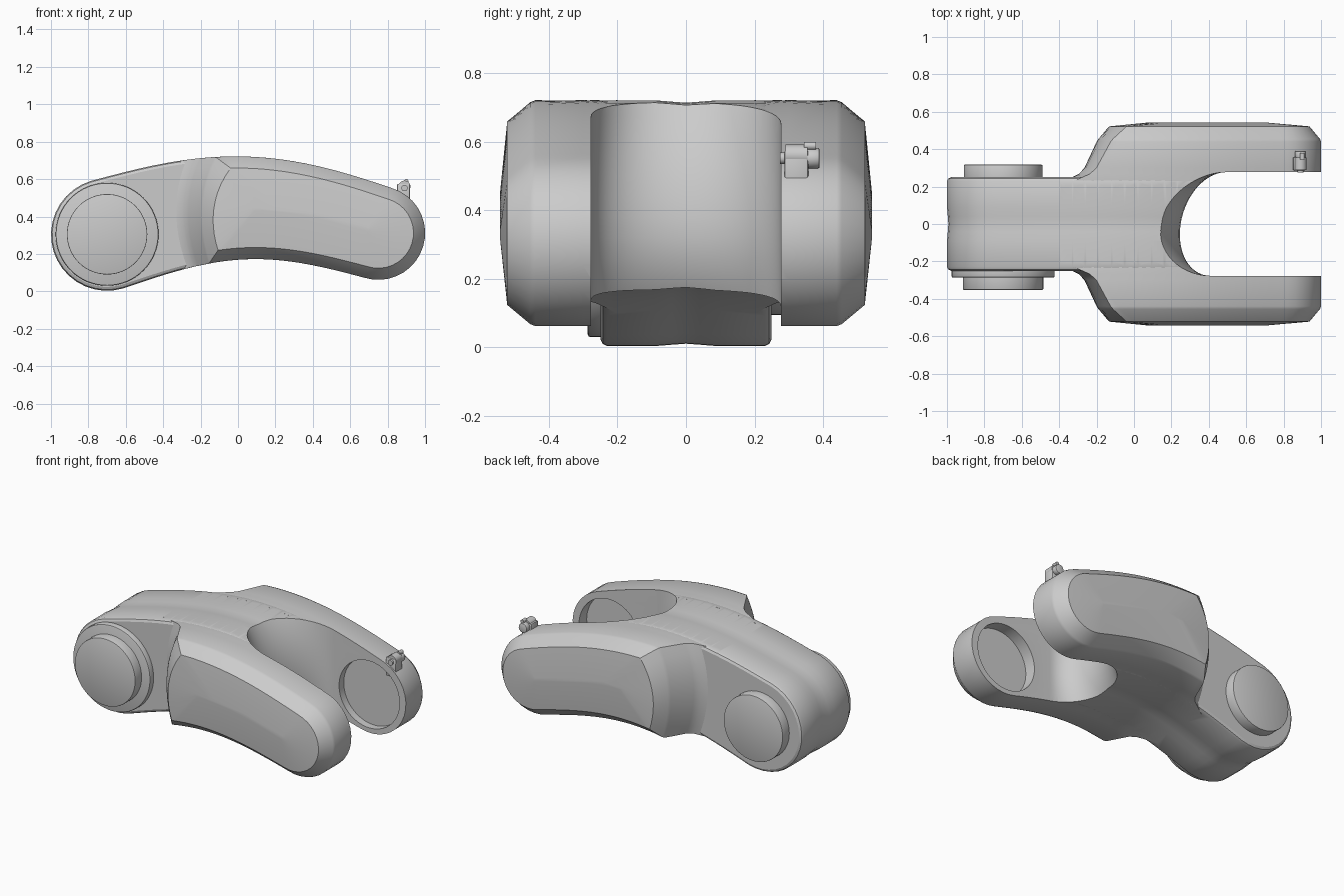
import bpy, bmesh, math
from mathutils import Matrix

if "Cube" in bpy.data.objects:
    bpy.data.objects.remove(bpy.data.objects["Cube"])

X0, X1 = -0.7, 0.75          # pivot centres at both ends


def side_point(x, v, inset=0.0):
    """Point on the arched side profile: v=1 upper edge, v=-1 lower edge."""
    a = math.pi * (x - X0) / 1.48
    z = 0.303 + 0.143 * math.sin(a)
    t = math.atan(0.143 * math.pi / 1.48 * math.cos(a))
    r = max(0.276 - 0.034 * x - inset, 0.012)
    return x - v * r * math.sin(t), z + v * r * math.cos(t), r, t


def end_arc(x, inset, start, n=18):
    cx, cz, r, t = side_point(x, 0, inset)
    return [(cx + r * math.cos(start + t - math.pi * i / n),
             cz + r * math.sin(start + t - math.pi * i / n)) for i in range(1, n)]


def outline(xl, inset, round_left, xr=X1, n=24):
    up0 = xl if round_left else xl + 0.1
    upper = [side_point(up0 + (xr - up0) * i / n, 1, inset)[:2] for i in range(n + 1)]
    lower = [side_point(xr + (xl - xr) * i / n, -1, inset)[:2] for i in range(n + 1)]
    right = end_arc(xr, inset, math.pi / 2)
    if round_left:
        left = end_arc(xl, inset, -math.pi / 2)
    else:
        left = []
        for i in range(1, 10):
            v = -1 + 0.2 * i
            left.append(side_point(xl + 0.05 + 0.05 * v - 0.05 * (1 - v * v), v, inset)[:2])
    return upper + right + lower + left


def loft(name, rings):
    bm = bmesh.new()
    loops = [[bm.verts.new(p) for p in ring] for ring in rings]
    for a, b in zip(loops, loops[1:]):
        for i in range(len(a)):
            j = (i + 1) % len(a)
            bm.faces.new((a[i], a[j], b[j], b[i]))
    bm.faces.new(loops[0])
    bm.faces.new(loops[-1])
    return finish(name, bm)


def finish(name, bm):
    bmesh.ops.recalc_face_normals(bm, faces=bm.faces)
    me = bpy.data.meshes.new(name)
    bm.to_mesh(me)
    bm.free()
    ob = bpy.data.objects.new(name, me)
    bpy.context.collection.objects.link(ob)
    return ob


def cyl_y(name, x, z, r, y0, y1, seg=64, bevel=0.0):
    bm = bmesh.new()
    m = Matrix.Translation((x, (y0 + y1) / 2, z)) @ Matrix.Rotation(math.pi / 2, 4, 'X')
    bmesh.ops.create_cone(bm, cap_ends=True, segments=seg, radius1=r, radius2=r,
                          depth=abs(y1 - y0), matrix=m)
    if bevel:
        rim = [e for e in bm.edges if abs(e.verts[0].co.y - e.verts[1].co.y) < 1e-5]
        bmesh.ops.bevel(bm, geom=rim, offset=bevel, segments=2, affect='EDGES', profile=0.5)
    return finish(name, bm)


def box(name, c, s):
    bm = bmesh.new()
    bmesh.ops.create_cube(bm, size=1, matrix=Matrix.Translation(c) @ Matrix.Diagonal((*s, 1)))
    bmesh.ops.bevel(bm, geom=bm.edges[:], offset=0.006, segments=2, affect='EDGES', profile=0.5)
    return finish(name, bm)


def boolean(ob, other, op):
    other.hide_render = True
    mod = ob.modifiers.new(op, 'BOOLEAN')
    mod.operation, mod.solver, mod.object = op, 'EXACT', other
    bpy.context.view_layer.objects.active = ob
    bpy.ops.object.modifier_apply(modifier=mod.name)
    bpy.data.objects.remove(other)


# Central arched body with a shallow crease along its middle
hub_steps = [(0.25, 0.02), (0.243, 0.006), (0.23, 0), (0.09, 0), (0.04, 0.004), (0, 0.007)]
steps = hub_steps + [(-y, d) for y, d in reversed(hub_steps[:-1])]
body = loft("link_body", [[(x, y, z) for x, z in outline(X0, d, True)] for y, d in steps])

# Flared fork arms with chamfered, faceted outer covers
arm_steps = [(0.2, -0.43, 0, X1), (0.25, -0.33, 0, X1), (0.268, -0.295, 0, X1),
             (0.3, -0.265, 0, X1), (0.44, -0.2, 0, X1), (0.455, -0.19, 0.006, X1),
             (0.522, -0.13, 0.062, X1), (0.543, 0.09, 0.26, 0.69)]
for s in (-1, 1):
    arm = loft("fork_arm", [[(x, s * y, z) for x, z in outline(xl, d, False, xr)]
                            for y, xl, d, xr in arm_steps])
    boolean(body, arm, 'UNION')

# Fork opening with a bulging, rounded back wall
W = 0.277
rings = []
for i in range(19):
    z = -0.1 + i * 0.06
    h = z - 0.35
    xw = 0.25 - (0.8 if h > 0 else 1.6) * h * h
    ring = [(1.4, W, z)]
    for k in range(29):
        t = math.pi / 2 + math.pi * k / 28
        y = W * math.sin(t)
        ring.append((0.45 + (0.45 - xw) * math.cos(t) + 0.15 * y, y, z))
    rings.append(ring + [(1.4, -W, z)])
boolean(body, loft("slot_cutter", rings), 'DIFFERENCE')

# Round sockets on the inner faces of the fork
boolean(body, cyl_y("socket_cutter", 0.74, 0.308, 0.215, 0.2, 0.325), 'DIFFERENCE')
boolean(body, cyl_y("socket_cutter", 0.74, 0.308, 0.215, -0.2, -0.355), 'DIFFERENCE')

# Pivot pegs and front flange
parts = [body,
         cyl_y("pivot_flange", -0.7, 0.305, 0.275, -0.22, -0.287, bevel=0.008),
         cyl_y("pivot_peg_front", -0.7, 0.305, 0.215, -0.22, -0.352, bevel=0.004),
         cyl_y("pivot_peg_back", -0.7, 0.305, 0.21, 0.2, 0.317, bevel=0.004)]

# Small latch on the tip of the back arm
parts += [box("latch_bracket", (0.885, 0.322, 0.515), (0.07, 0.07, 0.12)),
          cyl_y("latch_pin", 0.89, 0.552, 0.017, 0.275, 0.385, 24),
          cyl_y("latch_pin_head", 0.89, 0.552, 0.03, 0.352, 0.39, 24, 0.006),
          cyl_y("latch_knuckle", 0.89, 0.56, 0.032, 0.29, 0.355, 24),
          cyl_y("latch_tip", 0.9, 0.588, 0.012, 0.345, 0.38, 16)]

bpy.ops.object.select_all(action='DESELECT')
for p in parts:
    p.select_set(True)
bpy.context.view_layer.objects.active = body
bpy.ops.object.shade_smooth_by_angle(angle=math.radians(25))
